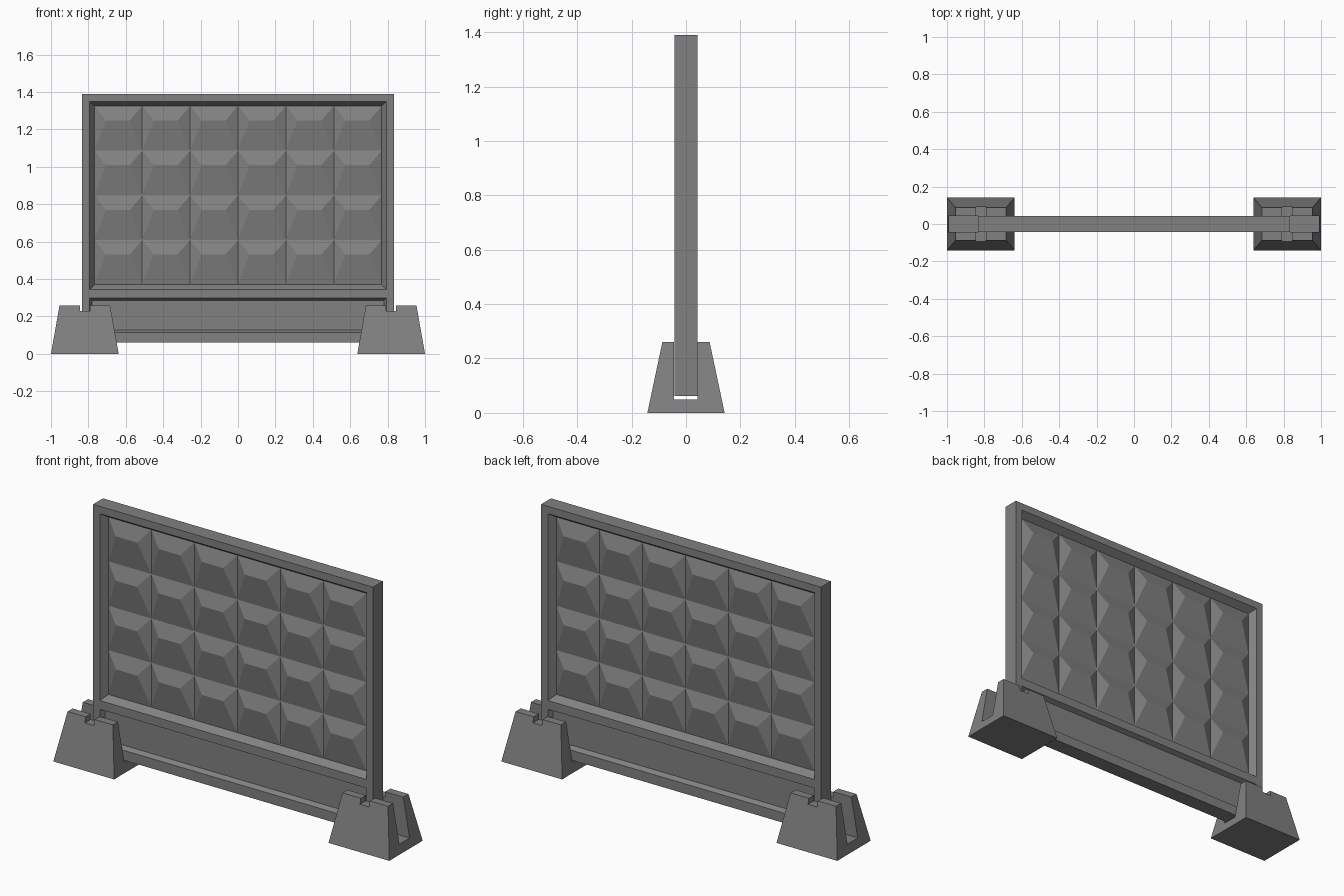
import bpy, bmesh
from math import pi
from mathutils import Matrix

if "Cube" in bpy.data.objects:
    bpy.data.objects.remove(bpy.data.objects["Cube"])

W, Z0, Z1, T = 0.833, 0.062, 1.39, 0.042   # panel half width, bottom, top, half thickness


def finish(bm, name):
    bmesh.ops.remove_doubles(bm, verts=bm.verts, dist=1e-5)
    bmesh.ops.recalc_face_normals(bm, faces=bm.faces)
    me = bpy.data.meshes.new(name)
    bm.to_mesh(me)
    bm.free()
    ob = bpy.data.objects.new(name, me)
    bpy.context.collection.objects.link(ob)
    return ob


def face(bm, *pts):
    bm.faces.new([bm.verts.new(p) for p in pts])


def rect(hw, za, zb, y):
    return [(-hw, y, za), (hw, y, za), (hw, y, zb), (-hw, y, zb)]


def bridge(bm, a, b):
    for i in range(4):
        j = (i + 1) % 4
        face(bm, a[i], a[j], b[j], b[i])


# Fence panel: one decorated side, rotated to make the back
bm = bmesh.new()
O, ZA, ZB, ZC, ZD = 0.793, 0.115, 0.298, 0.345, 1.35
for za, zb in ((Z0, ZA), (ZB, ZC), (ZD, Z1)):
    face(bm, *rect(O, za, zb, -T))
zs = [Z0, ZA, ZB, ZC, ZD, Z1]
for s in (-1, 1):
    face(bm, *[(s * O, -T, z) for z in zs], (s * W, -T, Z1), (s * W, -T, Z0))

# Plain lower recess
inner = rect(0.78, 0.128, 0.286, -T + 0.025)
bridge(bm, rect(O, ZA, ZB, -T), inner)
face(bm, *inner)

# Upper recess filled with hipped relief blocks
GX, GA, GB, D = 0.768, 0.37, 1.325, 0.037
bridge(bm, rect(O, ZC, ZD, -T), rect(GX, GA, GB, -T + D))
cw, ch = 2 * GX / 6, (GB - GA) / 4
yb, yr = -T + D, -T + 0.01
for i in range(6):
    for j in range(4):
        x, z = -GX + i * cw, GA + j * ch
        a, b, c, d = (x, yb, z), (x + cw, yb, z), (x + cw, yb, z + ch), (x, yb, z + ch)
        l, r = (x + 0.062, yr, z + ch - 0.077), (x + cw - 0.066, yr, z + ch - 0.077)
        face(bm, a, b, r, l)
        face(bm, c, d, l, r)
        face(bm, d, a, l)
        face(bm, b, c, r)

dup = bmesh.ops.duplicate(bm, geom=bm.verts[:] + bm.edges[:] + bm.faces[:])["geom"]
bmesh.ops.rotate(bm, verts=[v for v in dup if isinstance(v, bmesh.types.BMVert)],
                 cent=(0, 0, 0), matrix=Matrix.Rotation(pi, 3, 'Z'))
bridge(bm, rect(W, Z0, Z1, -T), rect(W, Z0, Z1, T))
finish(bm, "fence_panel")


def box(name, x, y, z):
    bm = bmesh.new()
    bmesh.ops.create_cube(bm, size=1)
    for v in bm.verts:
        v.co = [r[0] if c < 0 else r[1] for c, r in zip(v.co, (x, y, z))]
    return finish(bm, name)


# Tapered footings with a panel slot and a lifting notch
def footing(name, s):
    cx = s * 0.819
    bm = bmesh.new()
    corners = ((-1, -1), (1, -1), (1, 1), (-1, 1))
    lo = [(cx + a * 0.181, b * 0.142, 0) for a, b in corners]
    hi = [(cx + a * 0.135, b * 0.087, 0.26) for a, b in corners]
    bridge(bm, lo, hi)
    face(bm, *lo)
    face(bm, *hi)
    foot = finish(bm, name)
    cuts = [box("slot_cutter", (cx - 0.3, cx + 0.3), (-0.044, 0.043), (0.05, 0.5)),
            box("notch_cutter", (cx - 0.027, cx + 0.027), (-0.3, 0.3), (0.23, 0.5))]
    bpy.context.view_layer.objects.active = foot
    for c in cuts:
        c.hide_render = True
        m = foot.modifiers.new("cut", 'BOOLEAN')
        m.operation, m.solver, m.object = 'DIFFERENCE', 'EXACT', c
        bpy.ops.object.modifier_apply(modifier=m.name)
        bpy.data.objects.remove(c)


footing("left_footing", -1)
footing("right_footing", 1)

# Dark grey concrete
mat = bpy.data.materials.new("dark_concrete")
mat.diffuse_color = (0.22, 0.22, 0.22, 1)
mat.use_nodes = True
mat.node_tree.nodes["Principled BSDF"].inputs["Base Color"].default_value = mat.diffuse_color
for ob in bpy.context.collection.objects:
    ob.data.materials.append(mat)
